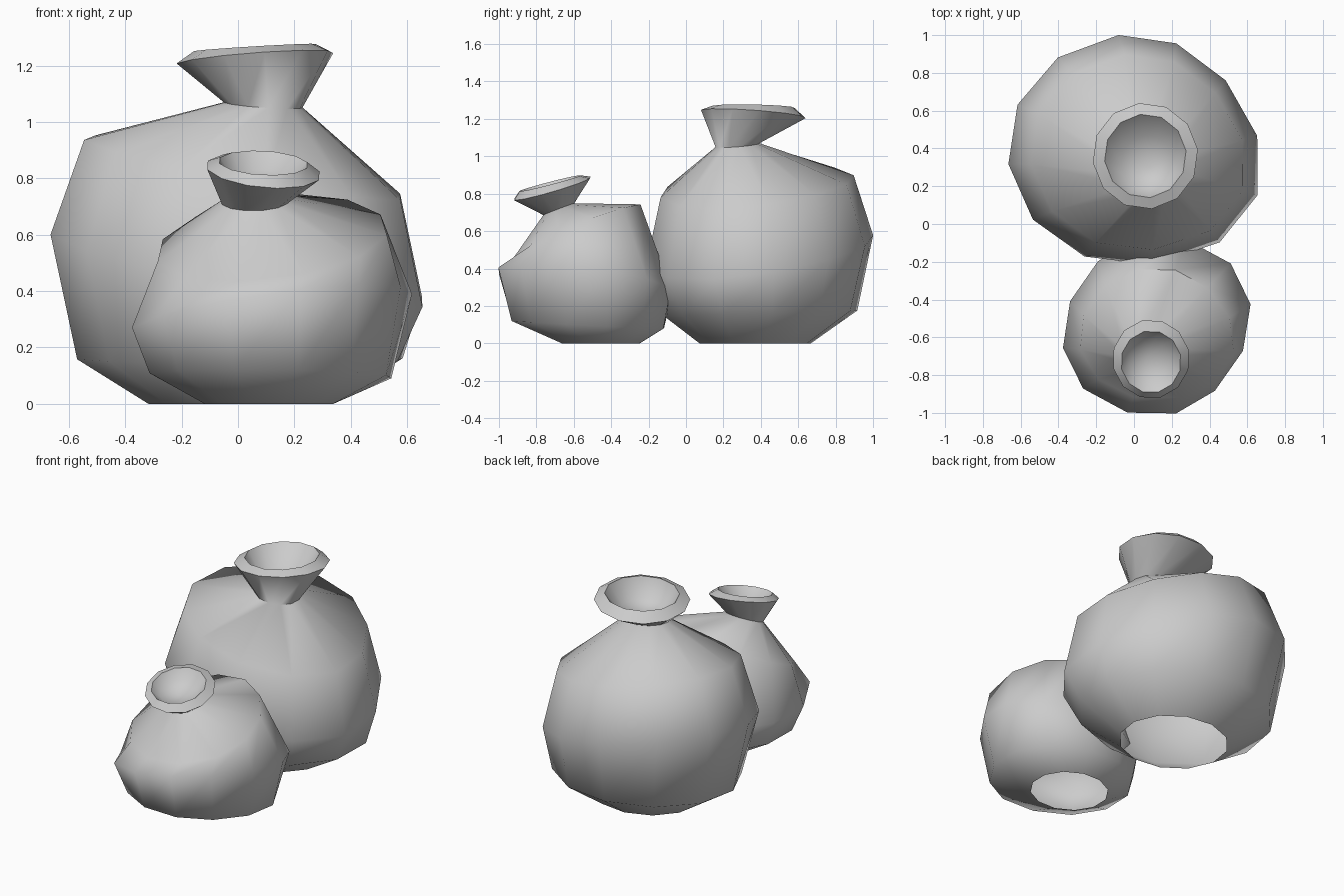
import bpy, bmesh
from math import sin, cos, tau, radians

N = 12  # sides of every ring


def make_pot(name, rings, phase, bowl):
    """Loft tilted elliptical rings: centre x y z, radii x y, slope x y, skew of left and right half."""
    bm = bmesh.new()
    loops = []
    for cx, cy, cz, rx, ry, sx, sy, left, right in rings:
        loop = []
        for i in range(N):
            a = radians(phase) + tau * i / N
            dx, dy = rx * cos(a), ry * sin(a)
            dx += (right if dx > 0 else left) * dy * abs(cos(a))
            loop.append(bm.verts.new((cx + dx, cy + dy, cz + sx * dx + sy * dy)))
        loops.append(loop)
    for lo, hi in zip(loops, loops[1:]):
        for i in range(N):
            j = (i + 1) % N
            bm.faces.new((lo[i], lo[j], hi[j], hi[i]))
    # closed bottom of the mouth (the base stays open)
    tip = bm.verts.new(bowl)
    for i in range(N):
        bm.faces.new((loops[-1][i], loops[-1][(i + 1) % N], tip))
    mesh = bpy.data.meshes.new(name)
    bm.to_mesh(mesh)
    bm.free()
    ob = bpy.data.objects.new(name, mesh)
    bpy.context.collection.objects.link(ob)
    bpy.ops.object.select_all(action='DESELECT')
    ob.select_set(True)
    bpy.context.view_layer.objects.active = ob
    bpy.ops.object.shade_smooth_by_angle(angle=radians(62))
    return ob


# Large pot at the back: base, belly, shoulder, neck, flared rim, inner bowl
make_pot("large_pot", [
    (0.01, 0.37, 0.00, 0.33, 0.30, 0, 0, 0, 0),
    (0.01, 0.40, 0.16, 0.585, 0.52, 0, 0.03, 0, -0.1),
    (0.00, 0.392, 0.49, 0.67, 0.613, -0.18, 0.12, 0, -0.17),
    (0.02, 0.38, 0.84, 0.57, 0.52, -0.18, 0.09, 0, -0.17),
    (0.09, 0.275, 1.06, 0.14, 0.118, -0.07, 0.08, 0, 0),
    (0.06, 0.36, 1.226, 0.28, 0.282, 0.075, -0.07, 0, 0),
    (0.06, 0.36, 1.264, 0.217, 0.222, 0.06, -0.02, 0, 0),
    (0.07, 0.33, 1.15, 0.14, 0.14, 0.05, -0.02, 0, 0),
], 7, (0.08, 0.30, 1.12))

# Small pot in front, leaning forward
make_pot("small_pot", [
    (0.11, -0.455, 0.00, 0.235, 0.215, 0, 0, 0, 0),
    (0.115, -0.525, 0.10, 0.435, 0.42, -0.01, -0.05, 0.07, 0.07),
    (0.12, -0.54, 0.33, 0.495, 0.477, 0.15, -0.13, 0.14, 0.15),
    (0.12, -0.58, 0.59, 0.41, 0.35, 0.12, 0.42, 0.08, -0.15),
    (0.06, -0.68, 0.717, 0.12, 0.085, 0.02, 0.38, 0, 0),
    (0.09, -0.715, 0.828, 0.205, 0.21, -0.09, 0.29, 0, 0),
    (0.09, -0.73, 0.855, 0.160, 0.165, -0.05, 0.26, 0, 0),
    (0.08, -0.715, 0.80, 0.11, 0.11, -0.05, 0.28, 0, 0),
], 14, (0.07, -0.70, 0.775))
